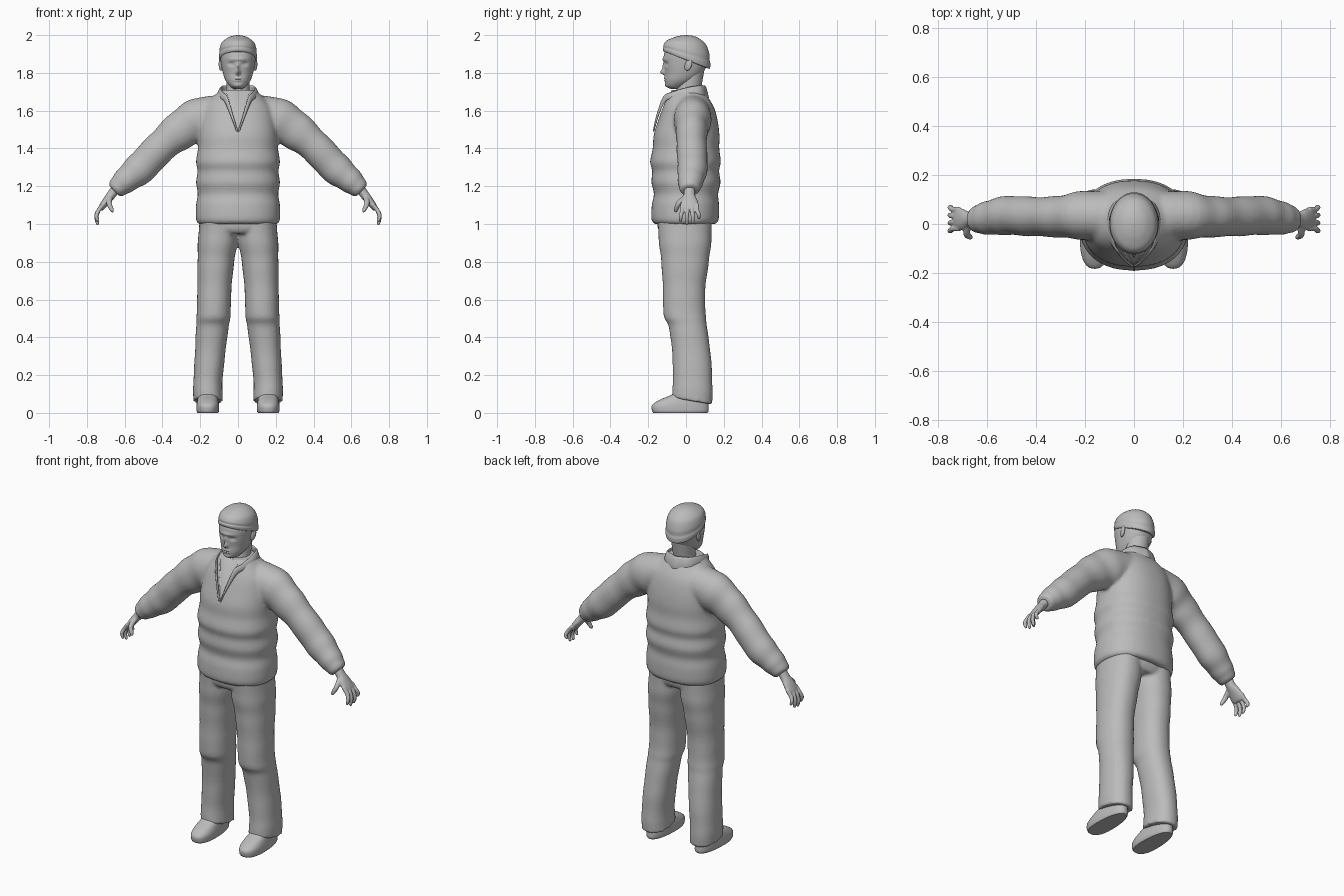
import bpy, bmesh, math
from mathutils import Vector

grey = bpy.data.materials.new("plain grey")
grey.diffuse_color = (0.5, 0.5, 0.5, 1)


def spline(keys, steps):
    """Catmull-Rom interpolation through rows of numbers."""
    k = [keys[0]] + list(keys) + [keys[-1]]
    out = []
    for i in range(1, len(k) - 2):
        for j in range(steps):
            t = j / steps
            out.append([0.5 * (2 * b + (c - a) * t + (2 * a - 5 * b + 4 * c - d) * t * t
                               + (3 * b - a - 3 * c + d) * t ** 3)
                        for a, b, c, d in zip(*k[i - 1:i + 3])])
    return out + [list(keys[-1])]


def loft(bm, keys, seg=32, steps=5, flat=False, power=2.0, s=1, ripple=0.0):
    """Skin rings (x, y, z, radius along y, radius across) along a path."""
    rows = spline(keys, steps)
    rings = []
    for i, (x, y, z, ry, rx) in enumerate(rows):
        a, b = rows[max(i - 1, 0)], rows[min(i + 1, len(rows) - 1)]
        t = Vector((0, 0, 1)) if flat else (Vector(b[:3]) - Vector(a[:3])).normalized()
        v = Vector((0, 1, 0))
        v = (v - t * v.dot(t)).normalized()
        u = v.cross(t)
        m = 1 + ripple * math.sin(i * 1.25)
        ring = []
        for j in range(seg):
            q = 2 * math.pi * j / seg
            c, n = math.cos(q), math.sin(q)
            cu = math.copysign(abs(c) ** (2 / power), c) * rx * m
            cv = math.copysign(abs(n) ** (2 / power), n) * ry * m
            p = Vector((x, y, z)) + u * cu + v * cv
            ring.append(bm.verts.new((p.x * s, p.y, p.z)))
        rings.append(ring)
    for a, b in zip(rings, rings[1:]):
        for j in range(seg):
            k = (j + 1) % seg
            bm.faces.new((a[j], a[k], b[k], b[j]))
    bm.faces.new(rings[0])
    bm.faces.new(rings[-1])


def make(name, bm, voxel=0, smooth=0, mirror=False):
    bmesh.ops.recalc_face_normals(bm, faces=bm.faces[:])
    me = bpy.data.meshes.new(name)
    bm.to_mesh(me)
    bm.free()
    me.materials.append(grey)
    ob = bpy.data.objects.new(name, me)
    bpy.context.collection.objects.link(ob)
    bpy.ops.object.select_all(action='DESELECT')
    ob.select_set(True)
    bpy.context.view_layer.objects.active = ob
    bpy.ops.object.shade_smooth_by_angle(angle=math.radians(50))
    if mirror:
        ob.modifiers.new("mirror", 'MIRROR').use_mirror_merge = False
    if voxel:
        r = ob.modifiers.new("fuse", 'REMESH')
        r.mode, r.voxel_size, r.use_smooth_shade = 'VOXEL', voxel, True
    if smooth:
        m = ob.modifiers.new("soften", 'SMOOTH')
        m.factor, m.iterations = 0.5, smooth
    return ob


# Padded jacket: quilted body and two sleeves fused together
bm = bmesh.new()
body = [(-.005, 1.0, .163, .21), (-.005, 1.025, .178, .222), (-.003, 1.10, .178, .222),
        (0, 1.16, .170, .213), (0, 1.22, .183, .222), (-.002, 1.28, .177, .214),
        (-.003, 1.33, .187, .222), (0, 1.40, .176, .212), (.003, 1.47, .174, .21),
        (.01, 1.55, .157, .2), (.012, 1.62, .135, .18), (.005, 1.68, .105, .125),
        (0, 1.71, .085, .09)]
loft(bm, [(0,) + k for k in body], seg=64, flat=True, power=2.3)
for s in (1, -1):
    loft(bm, [(.08, .03, 1.58, .10, .10), (.20, .035, 1.555, .10, .115),
              (.30, .03, 1.498, .085, .103), (.405, .03, 1.412, .08, .086),
              (.51, .035, 1.302, .08, .086), (.59, .025, 1.235, .07, .07),
              (.635, .02, 1.195, .058, .056), (.655, .02, 1.176, .047, .044)],
         s=s, ripple=.022)
jacket = make("jacket", bm, voxel=.01, smooth=4)

# Neck opening: a shallow wedge cut into the chest
bm = bmesh.new()
wedge = []
for x, z, back in ((0, 1.48, -.166), (.068, 1.73, -.068), (-.068, 1.73, -.068)):
    wedge.append((bm.verts.new((x, -.3, z)), bm.verts.new((x, back, z))))
bm.faces.new([w[0] for w in wedge])
bm.faces.new([w[1] for w in wedge])
for i in range(3):
    a, b = wedge[i], wedge[(i + 1) % 3]
    bm.faces.new((a[0], b[0], b[1], a[1]))
cutter = make("neck_opening_cutter", bm)
cutter.hide_render = True
cutter.display_type = 'WIRE'
cut = jacket.modifiers.new("neck opening", 'BOOLEAN')
cut.operation, cut.object = 'DIFFERENCE', cutter

# Collar: one strip from the zip up and around the neck (base xyz, top xyz)
collar = [(.003, -.170, 1.485, .003, -.176, 1.49), (.043, -.143, 1.58, .028, -.153, 1.585),
          (.075, -.105, 1.65, .055, -.122, 1.675), (.10, -.06, 1.66, .08, -.08, 1.70),
          (.112, .01, 1.675, .09, 0, 1.725), (.085, .085, 1.665, .07, .072, 1.737),
          (0, .122, 1.655, 0, .10, 1.737)]
bm = bmesh.new()
rows = [(bm.verts.new(r[:3]), bm.verts.new(r[3:])) for r in spline(collar, 5)]
for a, b in zip(rows, rows[1:]):
    bm.faces.new((a[0], b[0], b[1], a[1]))
ob = make("collar", bm, mirror=True)
ob.modifiers["mirror"].use_mirror_merge = True
sol = ob.modifiers.new("thickness", 'SOLIDIFY')
sol.thickness, sol.offset = .012, 0
ob.modifiers.new("round", 'SUBSURF').levels = 1

# Zip: a thin strip laid on the jacket front
bm = bmesh.new()
rows = [[bm.verts.new((x, -.2, 1.01 + .47 * i / 40)) for x in (-.004, .004)] for i in range(41)]
for a, b in zip(rows, rows[1:]):
    bm.faces.new((a[0], a[1], b[1], b[0]))
ob = make("zip", bm)
wrap = ob.modifiers.new("lay on jacket", 'SHRINKWRAP')
wrap.target, wrap.offset = jacket, .003

# Trousers: hips and two loose legs, hem lower at the heel
bm = bmesh.new()
loft(bm, [(0, -.008, .95, .125, .18), (0, -.008, .98, .142, .205), (0, -.008, 1.05, .145, .2)],
     seg=48, flat=True, power=2.3)
for s in (1, -1):
    loft(bm, [(.100, -.008, 1.04, .142, .10), (.106, -.005, .92, .140, .106),
              (.117, -.005, .80, .126, .097), (.125, -.010, .65, .112, .090),
              (.129, -.007, .52, .112, .090), (.136, .011, .45, .101, .086),
              (.149, .030, .30, .102, .080), (.160, .035, .15, .105, .077),
              (.158, .032, .063, .108, .079)], flat=True, power=2.2, s=s, ripple=.008)
for v in bm.verts:
    if v.co.z < .2:
        v.co.z -= .17 * (v.co.y - .03) * (.2 - v.co.z) / .14
make("trousers", bm, voxel=.009, smooth=3)

# Shoes: flat soled, wider at the toe
bm = bmesh.new()
loft(bm, [(.16, -.03, 0, .143, .054), (.16, -.03, .012, .15, .059), (.16, -.03, .042, .149, .059),
          (.16, -.012, .07, .126, .055), (.16, .02, .10, .09, .05), (.16, .03, .14, .075, .048)],
     seg=40, flat=True, power=2.4)
for v in bm.verts:
    v.co.x = .16 + (v.co.x - .16) * (1 - .8 * (v.co.y + .03))
make("shoe", bm, mirror=True)

# Hands: palm, four curled fingers and a thumb
bm = bmesh.new()
loft(bm, [(.635, .02, 1.205, .028, .026), (.67, .018, 1.155, .03, .024),
          (.695, .018, 1.125, .042, .021), (.72, .02, 1.09, .047, .017),
          (.728, .02, 1.075, .04, .011)], seg=24)
for i, tip in enumerate((1.012, .995, 1.0, 1.025)):
    y = -.019 + .026 * i
    w = y + .006 * (i - 1.5)
    loft(bm, [(.712, y, 1.105, .011, .011), (.738, y, 1.072, .0115, .0115),
              (.75, w, (1.072 + tip) / 2, .0105, .0105), (.743, w, tip + .006, .008, .008),
              (.741, w, tip, .004, .004)], seg=12, steps=4)
loft(bm, [(.677, -.005, 1.14, .014, .014), (.682, -.04, 1.108, .014, .014),
          (.668, -.053, 1.075, .011, .011), (.662, -.055, 1.062, .005, .005)], seg=12)
make("hand", bm, voxel=.004, smooth=2, mirror=True)

# Neck and the shirt edge around it
bm = bmesh.new()
loft(bm, [(0, .0, 1.6, .075, .07), (0, .008, 1.68, .066, .063), (0, .02, 1.74, .064, .061),
          (0, .03, 1.82, .068, .066)], flat=True)
make("neck", bm)
bm = bmesh.new()
loft(bm, [(0, .0, 1.60, .09, .08), (0, .003, 1.655, .077, .073), (0, .005, 1.672, .072, .068)],
     flat=True)
make("shirt_neckline", bm)

# Head: egg shape, face pushed in and out with soft bumps (x, z, width, height, y shift)
bm = bmesh.new()
loft(bm, [(0, -.052, 1.715, .028, .022), (0, -.053, 1.73, .05, .043), (0, -.03, 1.76, .08, .066),
          (0, -.01, 1.80, .10, .08), (0, -.001, 1.85, .115, .09), (0, .001, 1.90, .117, .093),
          (0, .001, 1.95, .095, .08), (0, .001, 1.98, .05, .045)],
     seg=128, steps=12, flat=True, power=2.15)
bumps = [(0, 1.803, .011, .014, -.024), (0, 1.83, .009, .022, -.011),
         (.036, 1.847, .015, .010, .011), (-.036, 1.847, .015, .010, .011),
         (0, 1.872, .045, .009, -.006), (0, 1.766, .02, .011, -.008),
         (0, 1.766, .019, .003, .007), (0, 1.732, .022, .012, -.006),
         (.036, 1.846, .009, .005, -.004), (-.036, 1.846, .009, .005, -.004)]
for v in bm.verts:
    if v.co.y < -.02:
        x, z = v.co.x, v.co.z
        v.co.y += sum(d * math.exp(-((x - a) / w) ** 2 - ((z - b) / h) ** 2)
                      for a, b, w, h, d in bumps)
make("head", bm)

# Ears
bm = bmesh.new()
bmesh.ops.create_uvsphere(bm, u_segments=16, v_segments=10, radius=1)
for v in bm.verts:
    x, y, z = v.co
    v.co = (.09 + .011 * x + .006 * y, .012 + .02 * y + .006 * z, 1.845 + .034 * z)
make("ear", bm, mirror=True)

# Knitted cap with a turned edge, lower at the back
bm = bmesh.new()
loft(bm, [(0, .003, 1.868, .116, .092), (0, .003, 1.872, .124, .099), (0, .003, 1.89, .126, .101),
          (0, .003, 1.902, .122, .0985), (0, .003, 1.925, .121, .098), (0, .003, 1.96, .104, .086),
          (0, .003, 1.985, .068, .057), (0, .003, 1.996, .035, .03), (0, .003, 2.0, .004, .004)],
     seg=48, flat=True)
for v in bm.verts:
    v.co.z -= .38 * v.co.y * max(0, 2.0 - v.co.z) / .13
make("cap", bm)
